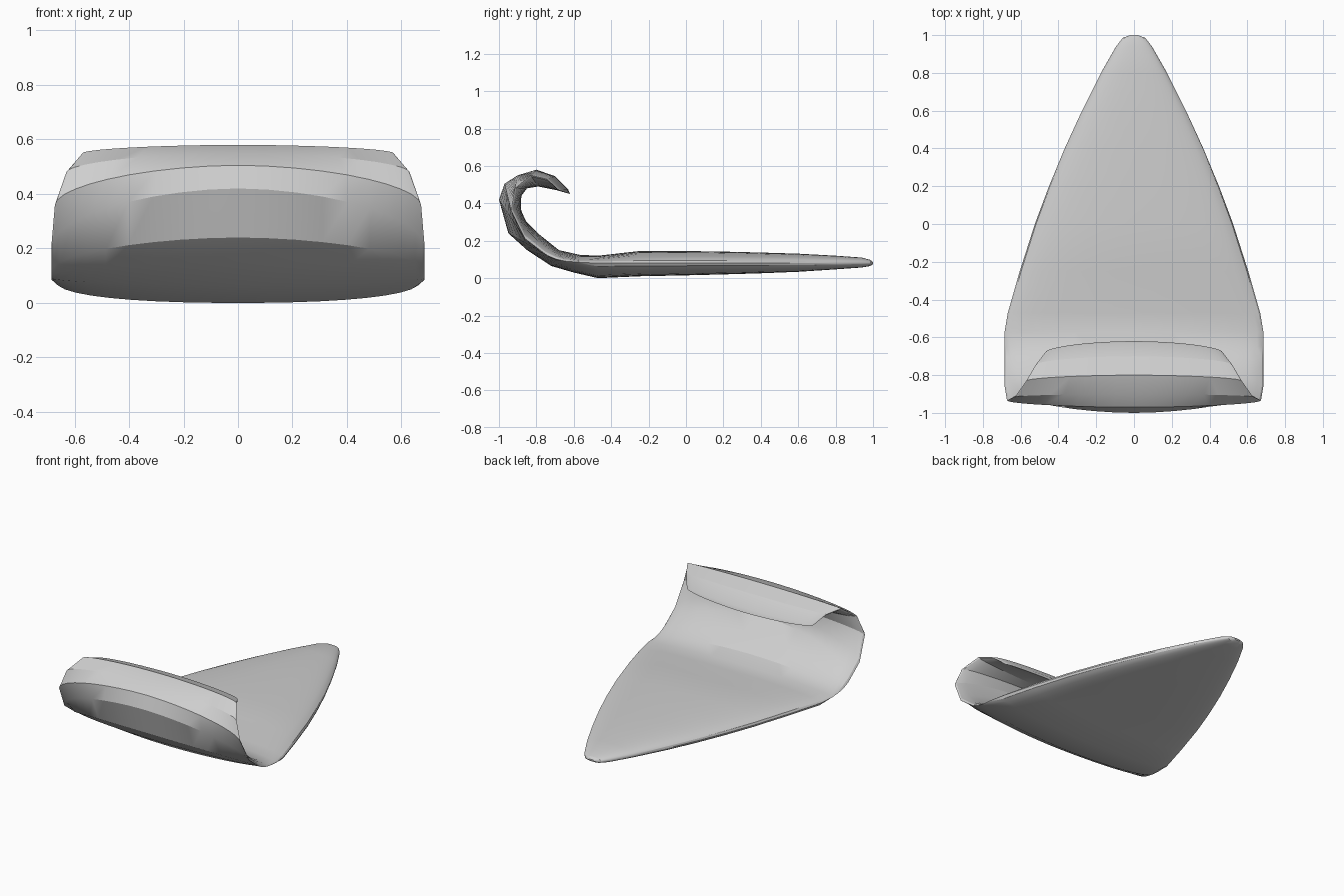
import bpy, bmesh, math

if "Cube" in bpy.data.objects:
    bpy.data.objects.remove(bpy.data.objects["Cube"])

grey = bpy.data.materials.new("light_grey")
grey.diffuse_color = (0.62, 0.62, 0.62, 1)
grey.use_nodes = True
grey.node_tree.nodes["Principled BSDF"].inputs["Base Color"].default_value = grey.diffuse_color

# Plate stations: y, half width, underside z, top z
plate = [
    (1.0, .02, .075, .085), (.985, .06, .065, .098), (.94, .095, .057, .11),
    (.8, .175, .047, .12), (.6, .275, .034, .131), (.4, .367, .026, .137),
    (.2, .45, .02, .142), (0, .525, .015, .145), (-.25, .605, .01, .145),
    (-.47, .668, 0, .12),
]
# Curl stations: outer (y, z), inner (y, z), side edge (x, y, z)
curl = [
    ((-.6, .03), (-.57, .125), (.685, -.57, .085)),
    ((-.72, .065), (-.68, .15), (.685, -.64, .09)),
    ((-.85, .15), (-.78, .23), (.685, -.69, .1)),
    ((-.95, .24), (-.87, .32), (.685, -.74, .12)),
    ((-1.0, .42), (-.885, .38), (.685, -.86, .21)),
    ((-.97, .505), (-.88, .44), (.672, -.935, .36)),
    ((-.9, .55), (-.85, .48), (.63, -.915, .48)),
    ((-.8, .58), (-.79, .49), (.57, -.83, .55)),
    ((-.7, .545), (-.69, .47), (.52, -.745, .53)),
    ((-.63, .475), (-.62, .45), (.47, -.68, .47)),
]
stations = [((y, lo), (y, hi), (w, y, .08), 2.3) for y, w, lo, hi in plate]
stations += [(o, i, e, 1.8) for o, i, e in curl]

N = 20  # columns across the width
bm = bmesh.new()


def row(mid, edge, p):
    """Points across one skin, bowed from the middle to the side edge."""
    pts = []
    for k in range(N + 1):
        u = math.sin(math.pi * (k / N - .5))
        f = 1 - max(0, 1 - abs(u) ** p) ** (1 / p)
        pts.append((u * edge[0], mid[0] + (edge[1] - mid[0]) * f,
                    mid[1] + (edge[2] - mid[1]) * f))
    return pts


# Closed ring per station: outer skin, then inner skin back
rings = []
for outer, inner, edge, p in stations:
    o = [bm.verts.new(c) for c in row(outer, edge, p)]
    i = [bm.verts.new(c) for c in row(inner, edge, p)[1:-1]]
    rings.append((o, [o[0]] + i + [o[-1]]))

# Skins between neighbouring stations
for a, b in zip(rings, rings[1:]):
    for s in (0, 1):
        for k in range(N):
            bm.faces.new((a[s][k], a[s][k + 1], b[s][k + 1], b[s][k]))

# Close the pointed tip and the lip
for o, i in (rings[0], rings[-1]):
    for k in range(N):
        quad = list(dict.fromkeys((o[k], o[k + 1], i[k + 1], i[k])))
        bm.faces.new(quad)

bmesh.ops.recalc_face_normals(bm, faces=bm.faces)
mesh = bpy.data.meshes.new("curled_blade")
bm.to_mesh(mesh)
bm.free()
mesh.materials.append(grey)
blade = bpy.data.objects.new("curled_blade", mesh)
bpy.context.collection.objects.link(blade)
bpy.context.view_layer.objects.active = blade
blade.select_set(True)
bpy.ops.object.shade_smooth_by_angle(angle=math.radians(25))
